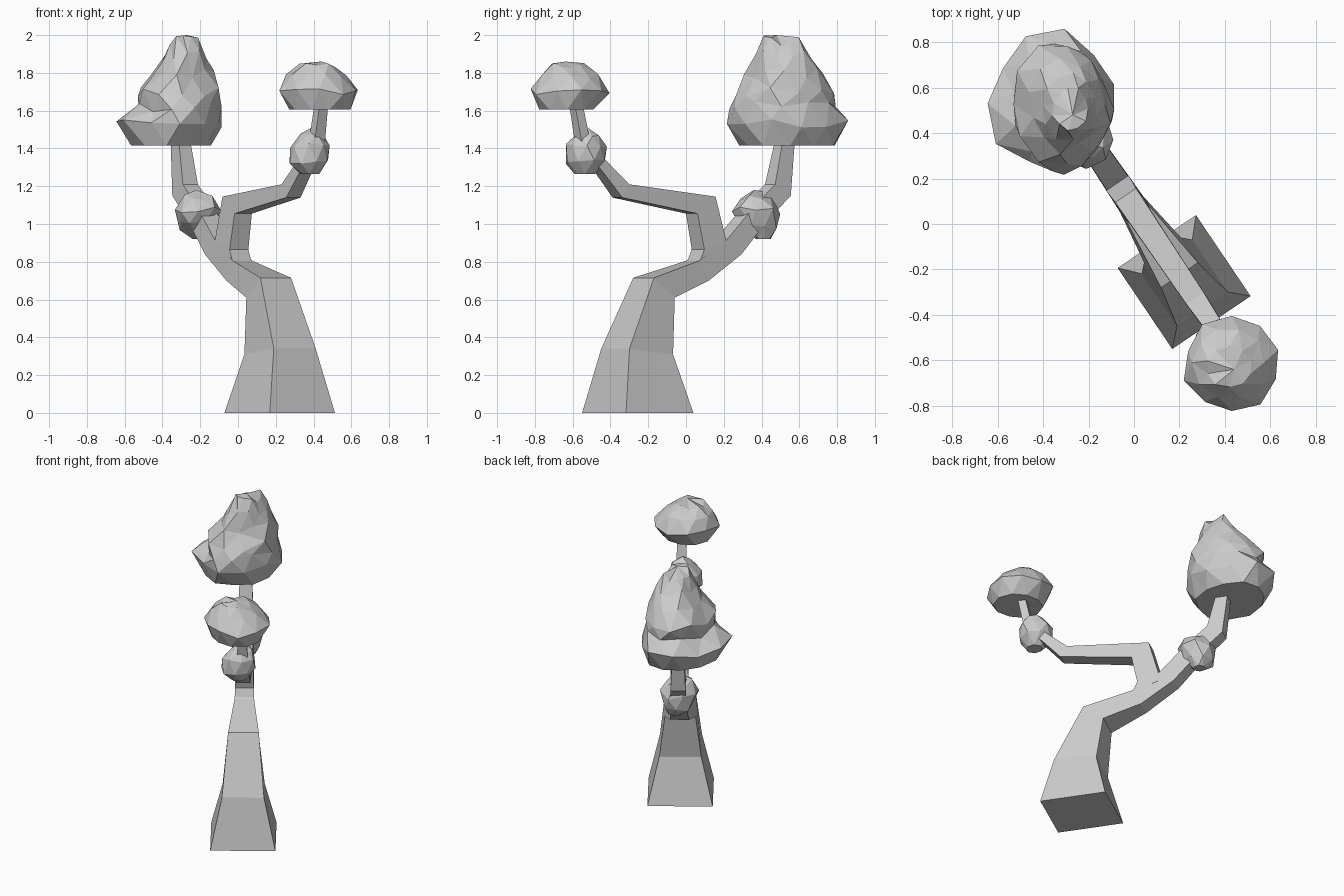
import bpy, bmesh, math, random
from mathutils import Vector

random.seed(4)
cube = bpy.data.objects.get("Cube")
if cube:
    bpy.data.objects.remove(cube)

grey = bpy.data.materials.new("plain_grey")
grey.use_nodes = True
colour = (0.6, 0.6, 0.6, 1)
grey.diffuse_color = colour
grey.node_tree.nodes["Principled BSDF"].inputs["Base Color"].default_value = colour

# The tree grows in one slanted vertical plane
ANGLE = math.radians(124)
ALONG = Vector((math.cos(ANGLE), math.sin(ANGLE), 0))
ACROSS = Vector((math.sin(ANGLE), -math.cos(ANGLE), 0))
OFFSET = 0.04


def finish(bm, name):
    bmesh.ops.recalc_face_normals(bm, faces=bm.faces)
    mesh = bpy.data.meshes.new(name)
    bm.to_mesh(mesh)
    bm.free()
    mesh.materials.append(grey)
    obj = bpy.data.objects.new(name, mesh)
    bpy.context.collection.objects.link(obj)
    return obj


def bridge(bm, a, b):
    n = len(a)
    for i in range(n):
        bm.faces.new((a[i], a[(i + 1) % n], b[(i + 1) % n], b[i]))


def limb(name, sections):
    """Square limb; each section is (along, z) on both sides and a half width."""
    bm = bmesh.new()
    rings = []
    for u0, z0, u1, z1, h in sections:
        corners = ((u0, z0, -h), (u0, z0, h), (u1, z1, h), (u1, z1, -h))
        rings.append([bm.verts.new(ALONG * u + ACROSS * (OFFSET + s) + Vector((0, 0, z)))
                      for u, z, s in corners])
    for a, b in zip(rings, rings[1:]):
        bridge(bm, a, b)
    bm.faces.new(rings[0])
    bm.faces.new(rings[-1])
    return finish(bm, name)


def foliage(name, layers, top, sides, rough):
    """Lumpy faceted clump; each layer is z, x range, y range."""
    bm = bmesh.new()
    rings = []
    for k, (z, x0, x1, y0, y1) in enumerate(layers):
        ring = []
        for i in range(sides):
            a = math.tau * (i + 0.5 * (k % 2)) / sides
            r = 1.03 + random.uniform(-rough, rough * 0.4)
            dz = random.uniform(-rough, rough) * 0.2 if k else 0
            ring.append(bm.verts.new(((x0 + x1) / 2 + (x1 - x0) / 2 * r * math.cos(a),
                                      (y0 + y1) / 2 + (y1 - y0) / 2 * r * math.sin(a), z + dz)))
        rings.append(ring)
    for a, b in zip(rings, rings[1:]):
        bridge(bm, a, b)
    bm.faces.new(rings[0])
    tip = bm.verts.new(top)
    last = rings[-1]
    for i in range(sides):
        bm.faces.new((last[i], last[(i + 1) % sides], tip))
    bmesh.ops.triangulate(bm, faces=[f for f in bm.faces if len(f.verts) == 4])
    return finish(bm, name)


# Trunk and the limb that carries the large crown
limb("trunk", [
    (-.55, 0, -.12, 0, .208), (-.478, .34, -.20, .31, .134),
    (-.298, .715, -.165, .61, .098), (.015, .805, .077, .70, .062),
    (.19, .91, .29, .84, .056), (.37, 1.09, .45, 1.01, .052),
    (.51, 1.21, .61, 1.15, .048), (.58, 1.5, .65, 1.5, .034)])

# Side branch that carries the small crown
limb("side_branch", [
    (.02, .80, .19, .85, .06), (.05, .865, .19, .91, .06),
    (.01, 1.055, .125, 1.145, .055), (-.465, 1.14, -.42, 1.21, .046),
    (-.57, 1.26, -.545, 1.32, .04), (-.71, 1.41, -.66, 1.43, .034),
    (-.76, 1.66, -.71, 1.66, .026)])

# Crowns
foliage("large_crown", [
    (1.415, -.56, -.13, .29, .81), (1.53, -.64, -.06, .22, .84),
    (1.62, -.54, -.10, .23, .78), (1.70, -.55, -.10, .25, .80),
    (1.80, -.46, -.14, .32, .72), (1.89, -.41, -.16, .37, .67),
    (1.97, -.36, -.20, .41, .60)], (-.27, .48, 2.0), 11, .14)
foliage("small_crown", [
    (1.605, .28, .59, -.78, -.48), (1.70, .22, .64, -.83, -.41),
    (1.78, .26, .57, -.77, -.45), (1.84, .32, .52, -.72, -.54)],
    (.44, -.64, 1.86), 10, .08)

# Leafy knots on the limbs
foliage("small_knot", [
    (1.265, .33, .43, -.59, -.48), (1.33, .27, .48, -.64, -.42),
    (1.41, .27, .48, -.63, -.42), (1.47, .33, .46, -.58, -.46)],
    (.39, -.52, 1.51), 8, .08)
foliage("large_knot", [
    (.92, -.24, -.16, .37, .45), (.99, -.32, -.11, .28, .48),
    (1.07, -.33, -.09, .25, .49), (1.14, -.29, -.13, .28, .46)],
    (-.22, .36, 1.18), 8, .12)
